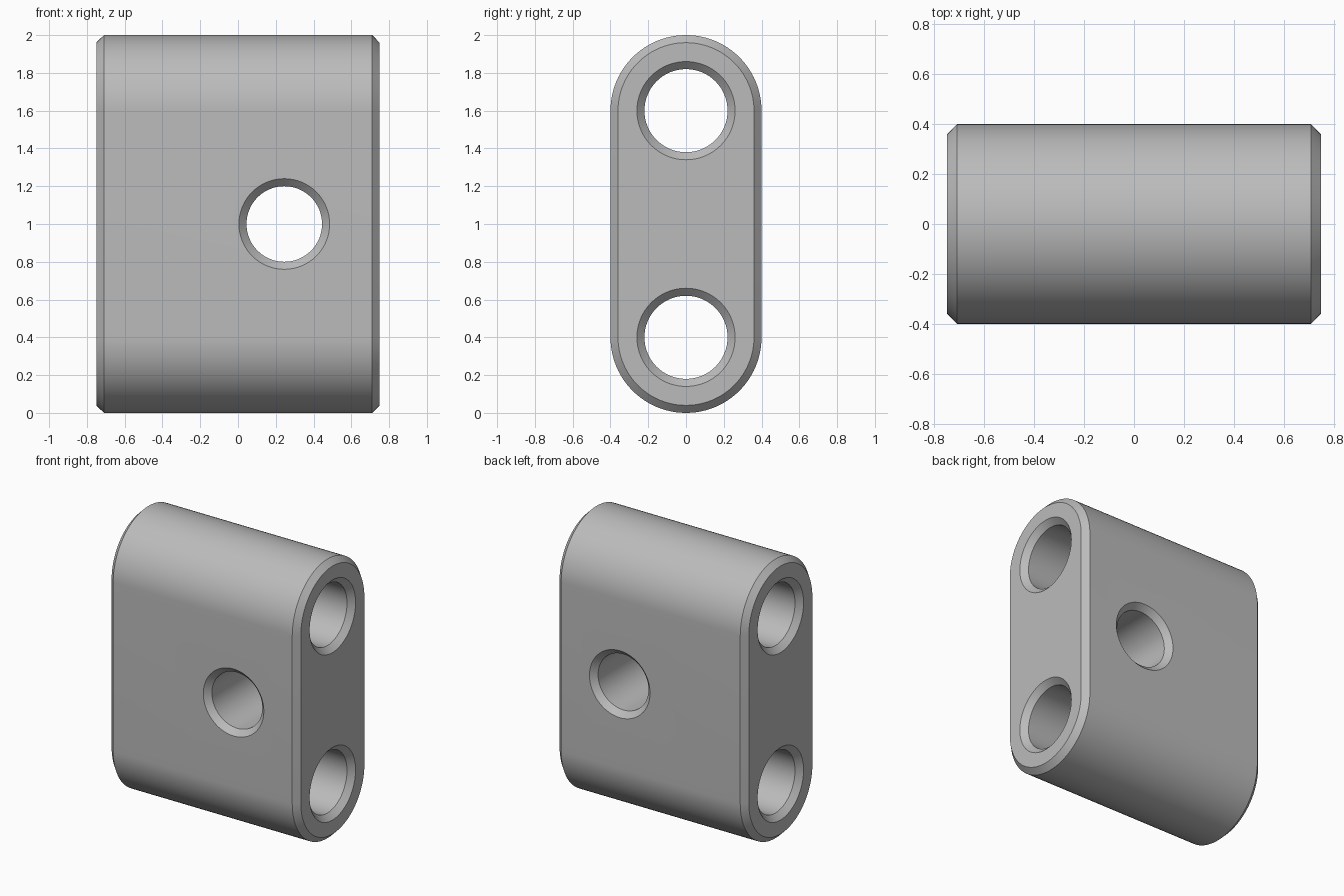
import bpy
import bmesh
import math
from mathutils import Matrix, Vector

if "Cube" in bpy.data.objects:
    bpy.data.objects.remove(bpy.data.objects["Cube"], do_unlink=True)

HALF_LENGTH, RADIUS, CHAMFER = 0.75, 0.4, 0.04
LOW, HIGH = 0.4, 1.6
ARC_STEPS = 48

grey = bpy.data.materials.new("mid grey")
grey.use_nodes = True
grey.diffuse_color = (0.5, 0.5, 0.5, 1)
grey.node_tree.nodes["Principled BSDF"].inputs["Base Color"].default_value = (0.5, 0.5, 0.5, 1)


def loft(name, rings):
    """Skin a closed solid through matching rings of points."""
    bm = bmesh.new()
    loops = [[bm.verts.new(p) for p in ring] for ring in rings]
    for a, b in zip(loops, loops[1:]):
        for i in range(len(a)):
            j = (i + 1) % len(a)
            bm.faces.new((a[i], a[j], b[j], b[i]))
    bm.faces.new(loops[0])
    bm.faces.new(loops[-1])
    bmesh.ops.recalc_face_normals(bm, faces=bm.faces)
    mesh = bpy.data.meshes.new(name)
    bm.to_mesh(mesh)
    bm.free()
    mesh.materials.append(grey)
    obj = bpy.data.objects.new(name, mesh)
    bpy.context.collection.objects.link(obj)
    return obj


def stadium(x, r):
    """Rounded slot outline at a given x."""
    ring = []
    for centre, start in ((HIGH, 0), (LOW, math.pi)):
        for i in range(ARC_STEPS + 1):
            a = start + math.pi * i / ARC_STEPS
            ring.append((x, r * math.cos(a), centre + r * math.sin(a)))
    return ring


def hole_cutter(name, centre, half_depth, r, turn):
    """Drill with countersunk ends, running past both faces."""
    place = Matrix.Translation(centre) @ turn
    past = 0.05
    sections = [(half_depth + past, r + CHAMFER + past),
                (half_depth - CHAMFER, r)]
    sections += [(-d, s) for d, s in reversed(sections)]
    rings = []
    for d, s in sections:
        rings.append([place @ Vector((s * math.cos(a), s * math.sin(a), d))
                      for a in (math.tau * i / 64 for i in range(64))])
    return loft(name, rings)


# Block with chamfered rims
body = loft("block_body", [
    stadium(-HALF_LENGTH, RADIUS - CHAMFER),
    stadium(-HALF_LENGTH + CHAMFER, RADIUS),
    stadium(HALF_LENGTH - CHAMFER, RADIUS),
    stadium(HALF_LENGTH, RADIUS - CHAMFER)])

# Two lengthwise holes and one cross hole
along_x = Matrix.Rotation(math.pi / 2, 4, 'Y')
along_y = Matrix.Rotation(math.pi / 2, 4, 'X')
cutters = [
    hole_cutter("lower_hole_cutter", (0, 0, LOW), HALF_LENGTH, 0.22, along_x),
    hole_cutter("upper_hole_cutter", (0, 0, HIGH), HALF_LENGTH, 0.22, along_x),
    hole_cutter("cross_hole_cutter", (0.245, 0, 1), RADIUS, 0.2, along_y)]
bpy.context.view_layer.objects.active = body
for cutter in cutters:
    cut = body.modifiers.new(cutter.name, 'BOOLEAN')
    cut.operation = 'DIFFERENCE'
    cut.solver = 'EXACT'
    cut.object = cutter
    bpy.ops.object.modifier_apply(modifier=cut.name)
    bpy.data.objects.remove(cutter, do_unlink=True)

# Smooth curves, crisp chamfers
bpy.ops.object.select_all(action='DESELECT')
body.select_set(True)
bpy.ops.object.shade_smooth_by_angle(angle=math.radians(30))
